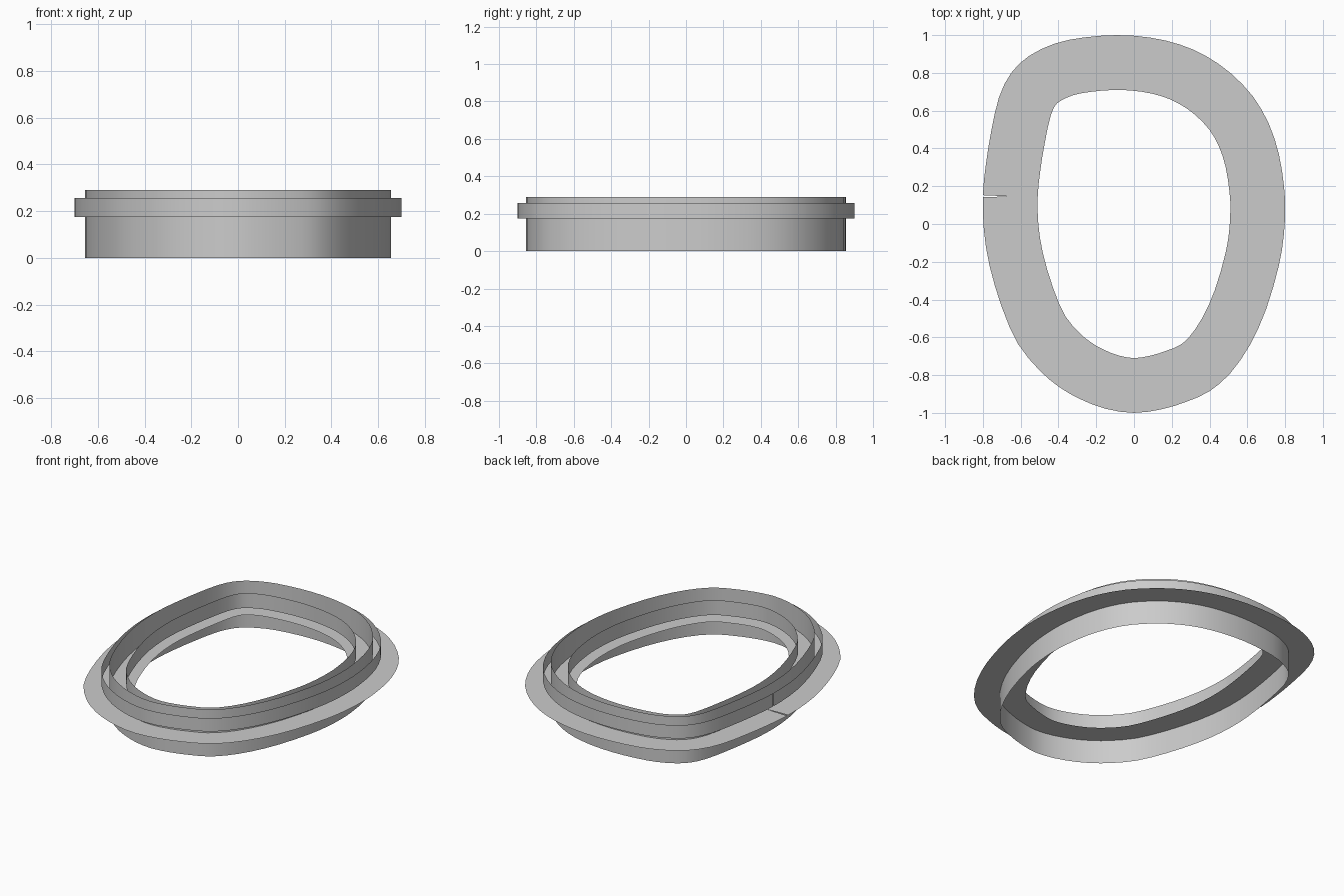
import bpy
from mathutils import Vector

if "Cube" in bpy.data.objects:
    bpy.data.objects.remove(bpy.data.objects["Cube"])

# Outer outline of the flange (plan view), clockwise from the seam on the left
OUTLINE = [(-.80, .15), (-.785, .31), (-.757, .485), (-.715, .67), (-.65, .80), (-.555, .89),
           (-.42, .955), (-.27, .987), (-.09, 1.0), (.085, .987), (.243, .95), (.38, .89),
           (.51, .80), (.63, .675), (.714, .53), (.767, .37), (.794, .20), (.80, .08),
           (.793, -.06), (.767, -.22), (.70, -.45), (.614, -.64), (.51, -.79), (.40, -.885),
           (.28, -.94), (.15, -.98), (0, -1.0), (-.15, -.978), (-.29, -.925), (-.40, -.86),
           (-.50, -.775), (-.614, -.635), (-.70, -.44), (-.765, -.22), (-.795, -.03)]
CTRL = [Vector(p) for p in OUTLINE]
MID = .145                       # inset of the main wall, where the seam pivots


def smooth(pts):
    """Add one in-between point per edge on a closed smooth curve."""
    n, out = len(pts), []
    for i in range(n):
        a, b, c, d = (pts[(i + k) % n] for k in (-1, 0, 1, 2))
        out += [b, (b + c) * .5625 - (a + d) * .0625]
    return out


PTS = smooth(CTRL)


def inset(d):
    """Outline moved inwards by d, left open at the seam."""
    n = len(PTS)
    out = []
    for i in range(1, n):
        # normal taken over a wide span, so the inner rings stay smooth
        t = (PTS[(i + 2) % n] - PTS[i - 2]).normalized()
        out.append(PTS[i] + Vector((t.y, -t.x)) * d)
    pivot = Vector((-.655, .146))
    first = pivot + Vector((-1, .045)) * (MID - d)
    last = pivot + Vector((-1, -.025)) * (MID - d)
    return [first] + out + [last]


def strip(name, *profile):
    """Thin sheet swept round the outline; profile is (inset, z) pairs."""
    rows = [[(p.x, p.y, z) for p in inset(d)] for d, z in profile]
    m = len(rows[0])
    verts = [v for row in rows for v in row]
    faces = [(r * m + i, r * m + i + 1, (r + 1) * m + i + 1, (r + 1) * m + i)
             for r in range(len(rows) - 1) for i in range(m - 1)]
    mesh = bpy.data.meshes.new(name)
    mesh.from_pydata(verts, [], faces)
    ob = bpy.data.objects.new(name, mesh)
    bpy.context.collection.objects.link(ob)
    bpy.context.view_layer.objects.active = ob
    ob.select_set(True)
    bpy.ops.object.shade_smooth_by_angle(angle=.6)
    ob.select_set(False)


# Flat flange, split where the main wall passes through
strip("flange", (.29, .146), (MID, .146), (0, .146))
# Full-height main wall
strip("main_wall", (MID, 0), (MID, .146), (MID, .29))
# Outer rib floats just above the flange, inner rib likewise
strip("outer_rib", (.10, .175), (.10, .257))
strip("inner_rib", (.24, .165), (.24, .257))
